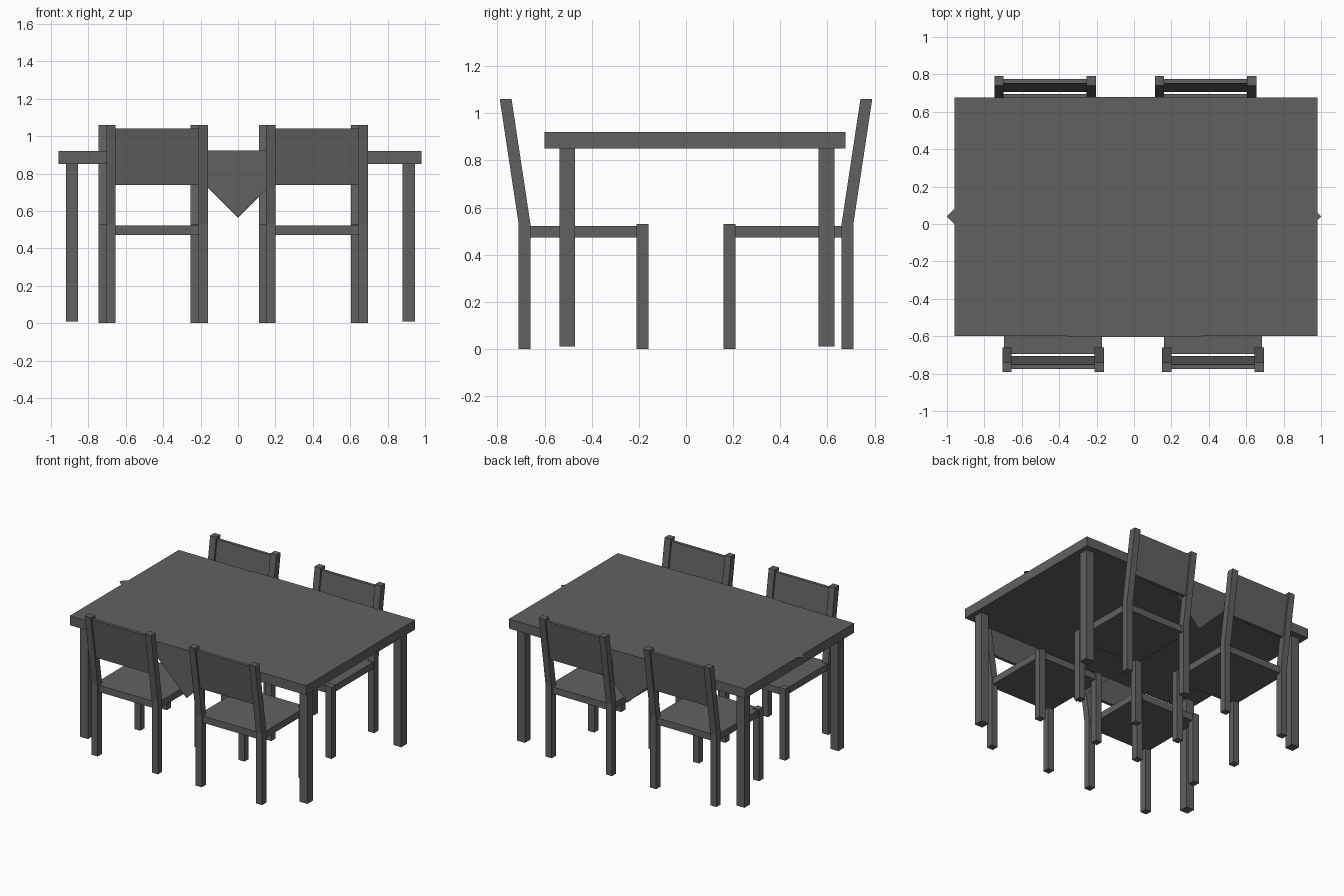
import bpy, bmesh
from mathutils import Vector

cube = bpy.data.objects.get("Cube")
if cube:
    bpy.data.objects.remove(cube)

grey = bpy.data.materials.new("dark_grey")
grey.use_nodes = True
colour = (0.12, 0.12, 0.12, 1)
grey.diffuse_color = colour
grey.node_tree.nodes["Principled BSDF"].inputs["Base Color"].default_value = colour


def finish(name, bm):
    mesh = bpy.data.meshes.new(name)
    bm.normal_update()
    bm.to_mesh(mesh)
    bm.free()
    mesh.materials.append(grey)
    obj = bpy.data.objects.new(name, mesh)
    bpy.context.collection.objects.link(obj)
    return obj


def box(name, x, y, z, lean=0):
    """Box from three (low, high) ranges; lean shifts its top along y."""
    bm = bmesh.new()
    bmesh.ops.create_cube(bm, size=1)
    for v in bm.verts:
        top = v.co.z > 0
        v.co = Vector([r[0] if c < 0 else r[1] for c, r in zip(v.co, (x, y, z))])
        if top:
            v.co.y += lean
    return finish(name, bm)


def post(name, x, y):
    """Upright with a straight lower part and an upper part leaning back."""
    bm = bmesh.new()
    rings = []
    for z, shift in ((0, 0), (SEAT_JOINT, 0), (CHAIR_TOP, LEAN)):
        corners = ((x[0], y[0]), (x[1], y[0]), (x[1], y[1]), (x[0], y[1]))
        rings.append([bm.verts.new((a, b + shift, z)) for a, b in corners])
    for low, high in zip(rings, rings[1:]):
        for i in range(4):
            j = (i + 1) % 4
            bm.faces.new((low[i], low[j], high[j], high[i]))
    bm.faces.new(rings[0][::-1])
    bm.faces.new(rings[-1])
    return finish(name, bm)


# Table
FRONT, BACK, TOP, UNDER = -0.6, 0.677, 0.92, 0.85
box("table_top", (-0.96, 0.98), (FRONT, BACK), (UNDER, TOP))
for side, x in (("right", (-0.92, -0.855)), ("left", (0.88, 0.945))):
    for end, y in (("front", (-0.537, -0.47)), ("back", (0.563, 0.63))):
        box(f"table_leg_{end}_{side}", x, y, (0.01, UNDER))

# Square cloth laid diagonally, its corners folded over the long edges
bm = bmesh.new()
mid, gap = 0.04, 0.003
bm.faces.new([bm.verts.new((a, b + mid, TOP + gap))
              for a, b in ((-1, 0), (0, -1), (1, 0), (0, 1))])
for edge in (FRONT - gap, BACK + gap):
    bmesh.ops.bisect_plane(bm, geom=bm.verts[:] + bm.edges[:] + bm.faces[:],
                           plane_co=(0, edge, 0), plane_no=(0, 1, 0))
for v in bm.verts:
    fold = min(max(v.co.y, FRONT - gap), BACK + gap)
    v.co.z -= abs(v.co.y - fold)
    v.co.y = fold
finish("table_cloth", bm)

# Chairs, front pair facing back and back pair facing front
SEAT_JOINT, CHAIR_TOP, LEAN = 0.53, 1.06, -0.08
HALF, POST = 0.272, 0.05


def chair(name, cx, flip):
    parts = []
    for side, s in (("right", -1), ("left", 1)):
        x = sorted((cx + s * HALF, cx + s * (HALF - POST)))
        parts.append(post(f"{name}_rear_post_{side}", x, (-0.71, -0.66)))
        parts.append(box(f"{name}_leg_{side}", x, (-0.21, -0.16), (0, SEAT_JOINT)))
    inset = HALF - 0.01
    parts.append(box(f"{name}_seat", (cx - inset, cx + inset),
                     (-0.695, -0.17), (0.473, 0.523)))
    inner = HALF - POST
    parts.append(box(f"{name}_backrest", (cx - inner, cx + inner),
                     (-0.729, -0.706), (0.74, 1.04), LEAN * 0.57))
    if flip:
        for part in parts:
            bm = bmesh.new()
            bm.from_mesh(part.data)
            for v in bm.verts:
                v.co.y = -v.co.y
            bmesh.ops.reverse_faces(bm, faces=bm.faces[:])
            bm.to_mesh(part.data)
            bm.free()


chair("front_right_chair", -0.432, False)
chair("front_left_chair", 0.422, False)
chair("back_right_chair", -0.475, True)
chair("back_left_chair", 0.383, True)
